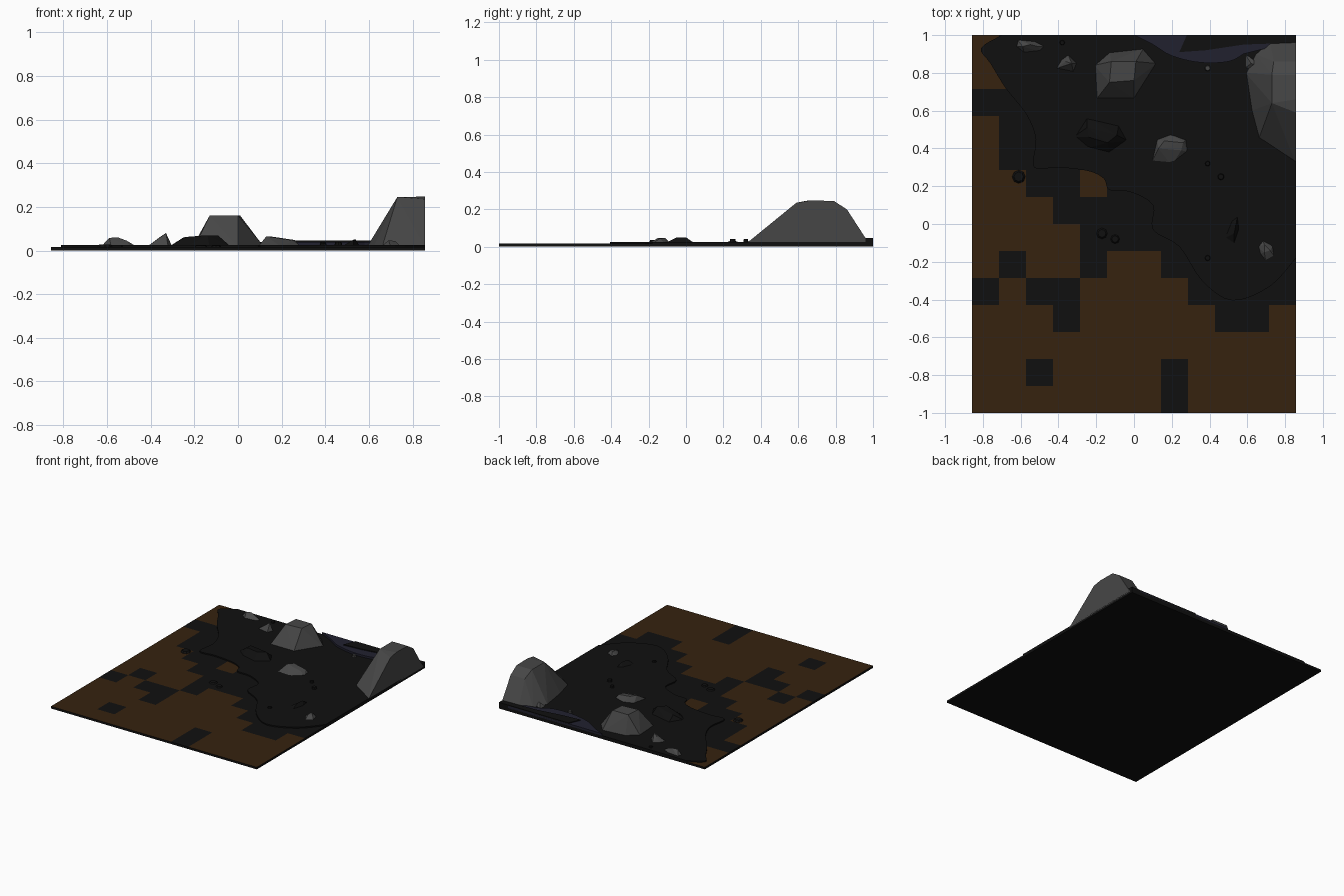
import bpy, bmesh, math, random
from mathutils import Vector

if "Cube" in bpy.data.objects:
    bpy.data.objects.remove(bpy.data.objects["Cube"])
random.seed(4)


def material(name, rgb):
    m = bpy.data.materials.new(name)
    m.diffuse_color = (*rgb, 1)
    m.use_nodes = True
    m.node_tree.nodes["Principled BSDF"].inputs["Base Color"].default_value = m.diffuse_color
    return m


DARK = material("charred black", (0.005, 0.005, 0.005))
BROWN = material("earth brown", (0.037, 0.016, 0.0048))
GREY = material("stone grey", (0.062, 0.062, 0.062))
BLUE = material("slate blue", (0.015, 0.015, 0.028))


def finish(bm, name, *mats):
    bmesh.ops.recalc_face_normals(bm, faces=bm.faces)
    me = bpy.data.meshes.new(name)
    bm.to_mesh(me)
    bm.free()
    for m in mats:
        me.materials.append(m)
    ob = bpy.data.objects.new(name, me)
    bpy.context.collection.objects.link(ob)
    return ob


def smooth_path(pts, steps=4):
    """Catmull-Rom curve through open list of 2D points."""
    p = [Vector(q) for q in pts]
    p = [p[0]] + p + [p[-1]]
    out = []
    for a, b, c, d in zip(p, p[1:], p[2:], p[3:]):
        for k in range(steps):
            t = k / steps
            out.append(0.5 * (2 * b + (c - a) * t + (2 * a - 5 * b + 4 * c - d) * t * t
                              + (3 * b - a - 3 * c + d) * t ** 3))
    return out + [p[-1]]


def plate(name, pts, z0, z1, mat):
    bm = bmesh.new()
    f = bm.faces.new([bm.verts.new((p[0], p[1], z0)) for p in pts])
    r = bmesh.ops.extrude_face_region(bm, geom=[f])
    for v in r["geom"]:
        if isinstance(v, bmesh.types.BMVert):
            v.co.z = z1
    bmesh.ops.triangulate(bm, faces=[f for f in bm.faces if len(f.verts) > 4])
    return finish(bm, name, mat)


def rock(name, base, top, mat, z=0.015):
    """Faceted stone: hull of a ground outline and some raised points."""
    bm = bmesh.new()
    for x, y in base:
        bm.verts.new((x, y, z))
    for co in top:
        bm.verts.new(co)
    r = bmesh.ops.convex_hull(bm, input=bm.verts)
    junk = [v for v in r["geom_interior"] if isinstance(v, bmesh.types.BMVert)]
    bmesh.ops.delete(bm, geom=junk, context="VERTS")
    return finish(bm, name, mat)


# tiled ground board: 12 x 14 squares, brown where marked with b
S = 1 / 7
ROWS = ["bbbbbbb.bbbb", "bb.bbbb.bbbb", "bbbbbbbbbbbb", "bbb.bbbbb..b",
        ".b..bbbb....", "b.bb.bb.....", "bbbb........", "bbb.........",
        "bb..b.......", "b...........", "b...........", "............",
        "bb..........", "b..........."]
H = 0.016
bm = bmesh.new()
grid = [[bm.verts.new((-6 * S + i * S, -1 + j * S, H)) for i in range(13)] for j in range(15)]
for j, row in enumerate(ROWS):
    for i, c in enumerate(row):
        f = bm.faces.new((grid[j][i], grid[j][i + 1], grid[j + 1][i + 1], grid[j + 1][i]))
        f.material_index = 1 if c == "b" else 0
low = [bm.verts.new((x * 6 * S, y, 0)) for x, y in ((-1, -1), (1, -1), (1, 1), (-1, 1))]
bm.faces.new(low[::-1])
edges = [grid[0], [r[-1] for r in grid], grid[-1][::-1], [r[0] for r in grid][::-1]]
for k, e in enumerate(edges):
    bm.faces.new([low[k]] + [low[(k + 1) % 4]] + e[::-1])
finish(bm, "ground_board", DARK, BROWN)

# raised dark ground with a winding edge
W = 6 * S
edge = [(W, -0.18), (0.72, -0.33), (0.52, -0.405), (0.36, -0.3), (0.24, -0.12), (0.1, -0.03),
        (0.1, 0.1), (-0.02, 0.17), (-0.13, 0.18), (-0.16, 0.24), (-0.24, 0.28), (-0.4, 0.3),
        (-0.53, 0.3), (-0.52, 0.45), (-0.57, 0.58), (-0.68, 0.72), (-0.76, 0.85),
        (-0.81, 0.93), (-0.7, 1)]
plate("raised_ground", smooth_path(edge) + [(W, 1)], 0.012, 0.025, DARK)

# slate bank at the back and the dark ledge over it
bank = smooth_path([(0.0, 1), (0.1, 0.95), (0.2, 0.89), (0.35, 0.855), (0.5, 0.86), (0.58, 0.9)])
plate("slate_bank", bank + [(0.7, 0.93), (0.78, 1)], 0.02, 0.04, BLUE)
plate("dark_ledge", [(0.28, 1), (0.24, 0.91), (0.38, 0.92), (0.58, 0.95), (W, 0.96), (W, 1)],
      0.02, 0.046, DARK)

# large stones
rock("cliff", [(W, 0.32), (0.66, 0.45), (0.62, 0.6), (0.59, 0.8), (0.64, 0.9), (0.72, 0.97), (W, 0.98)],
     [(0.73, 0.64, 0.245), (0.73, 0.79, 0.245), (W, 0.59, 0.235), (W, 0.66, 0.247),
      (W, 0.79, 0.245), (W, 0.86, 0.2), (0.74, 0.86, 0.2)], GREY)
rock("cliff_foot", [(0.58, 0.91), (0.58, 0.82), (0.66, 0.8), (0.7, 0.83)],
     [(0.62, 0.85, 0.05), (0.68, 0.83, 0.05)], GREY)
rock("tall_stone", [(-0.2, 0.66), (0, 0.66), (0.12, 0.85), (0.05, 0.93), (-0.13, 0.91), (-0.21, 0.84)],
     [(-0.13, 0.75, 0.16), (0, 0.76, 0.16), (0.01, 0.86, 0.16), (-0.12, 0.86, 0.16)], GREY)
rock("middle_stone", [(0.09, 0.32), (0.2, 0.31), (0.29, 0.38), (0.28, 0.45), (0.2, 0.48), (0.12, 0.45)],
     [(0.13, 0.4, 0.065), (0.16, 0.44, 0.063), (0.26, 0.43, 0.048), (0.25, 0.39, 0.046)], GREY)
rock("dark_stone", [(-0.32, 0.46), (-0.25, 0.4), (-0.13, 0.37), (-0.03, 0.44), (-0.08, 0.53), (-0.25, 0.57)],
     [(-0.24, 0.46, 0.062), (-0.14, 0.43, 0.07), (-0.09, 0.47, 0.068), (-0.25, 0.51, 0.06)], DARK)
rock("front_stone", [(0.66, -0.16), (0.7, -0.21), (0.75, -0.18), (0.74, -0.11), (0.68, -0.08), (0.65, -0.12)],
     [(0.69, -0.15, 0.046), (0.72, -0.14, 0.044), (0.69, -0.11, 0.046)], GREY)
rock("back_stone", [(-0.63, 0.94), (-0.58, 0.9), (-0.49, 0.91), (-0.46, 0.94), (-0.52, 0.97), (-0.62, 0.98)],
     [(-0.59, 0.94, 0.058), (-0.55, 0.95, 0.06), (-0.51, 0.94, 0.045)], GREY)
rock("pointed_stone", [(-0.42, 0.82), (-0.32, 0.8), (-0.3, 0.85), (-0.35, 0.9), (-0.39, 0.87)],
     [(-0.33, 0.85, 0.08), (-0.36, 0.86, 0.06)], GREY)
rock("low_mound", [(0.47, -0.08), (0.53, -0.12), (0.56, -0.03), (0.55, 0.05), (0.51, 0.02)],
     [(0.53, -0.05, 0.05), (0.54, 0.0, 0.05)], DARK)

# scattered pebbles
for n, (x, y, r, h) in enumerate([(0.39, 0.32, .016, .04), (0.46, 0.25, .02, .04), (0.39, -0.18, .018, .035),
                                  (-0.38, 0.96, .016, .035), (-0.61, 0.25, .036, .028), (-0.17, -0.05, .03, .024),
                                  (-0.1, -0.08, .025, .024), (0.39, 0.825, .018, .04)]):
    ring = [(x + r * math.cos(a * math.pi / 4), y + r * math.sin(a * math.pi / 4)) for a in range(8)]
    cap = [(x + (px - x) * 0.7, y + (py - y) * 0.7, h) for px, py in ring]
    rock(f"pebble_{n + 1}", ring, cap, GREY if n == 7 else DARK)
